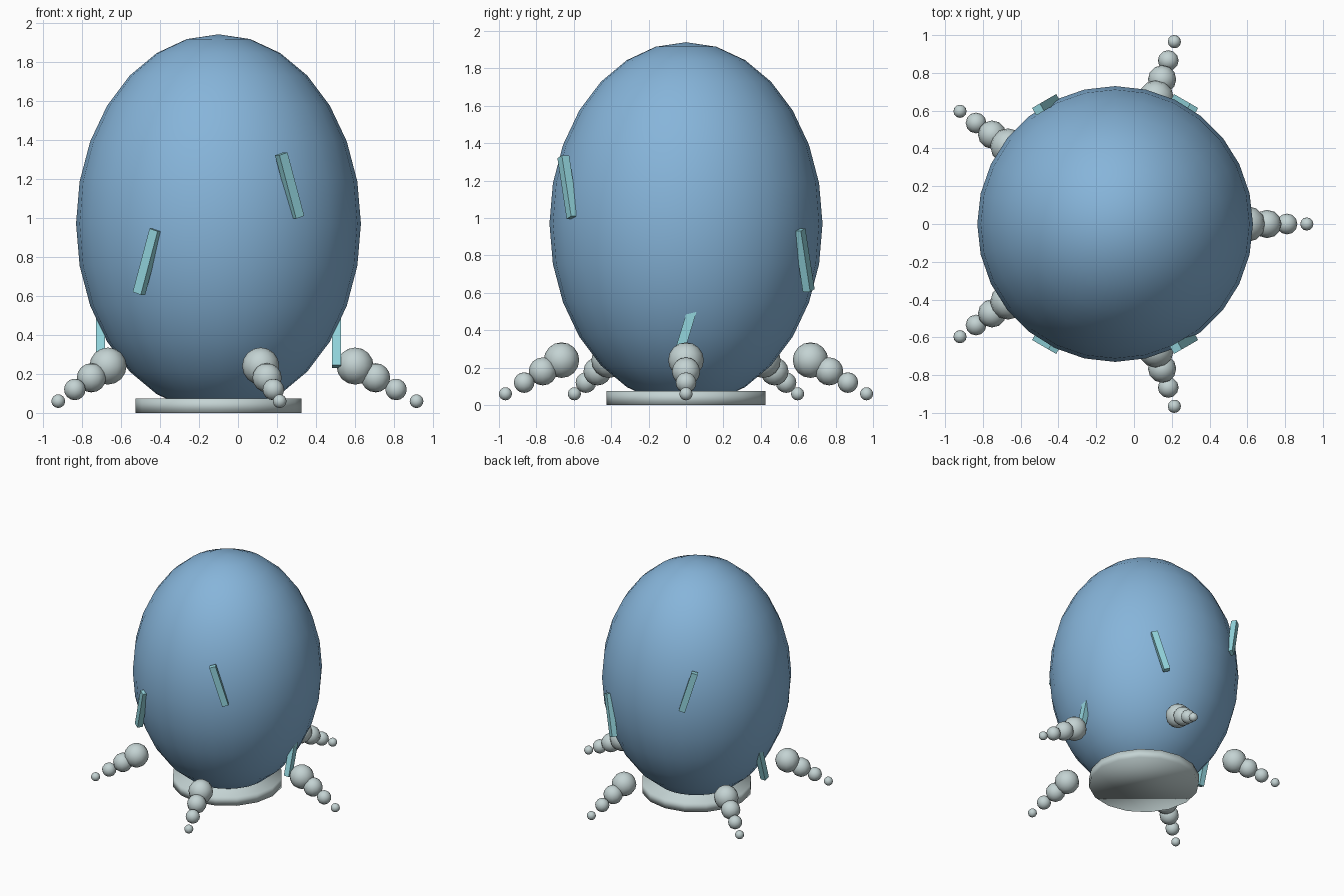
import bpy
from math import cos, sin, pi, radians, sqrt
from mathutils import Matrix

cube = bpy.data.objects.get("Cube")
if cube:
    bpy.data.objects.remove(cube, do_unlink=True)

CENTRE_X = -0.1
BODY_R, BODY_H = 0.73, 0.97


def material(name, colour):
    mat = bpy.data.materials.new(name)
    mat.use_nodes = True
    mat.diffuse_color = (*colour, 1)
    mat.node_tree.nodes["Principled BSDF"].inputs["Base Color"].default_value = (*colour, 1)
    return mat


blue = material("sky_blue", (0.24, 0.46, 0.70))
teal = material("pale_teal", (0.29, 0.66, 0.72))
grey = material("pale_grey", (0.55, 0.65, 0.65))


def finish(name, mat, smooth=True):
    obj = bpy.context.object
    obj.name = name
    obj.data.materials.append(mat)
    if smooth:
        bpy.ops.object.shade_smooth()
    return obj


# Egg-shaped body
bpy.ops.mesh.primitive_uv_sphere_add(segments=28, ring_count=14, radius=1,
                                     location=(CENTRE_X, 0, BODY_H))
body = finish("body", blue)
body.scale = (BODY_R, BODY_R, BODY_H)

# Round base plate
bpy.ops.mesh.primitive_cylinder_add(vertices=16, radius=0.425, depth=0.075,
                                    location=(CENTRE_X, 0, 0.0375))
finish("base", grey)

# Five legs, each a chain of shrinking beads
for leg in range(5):
    a = leg * 2 * pi / 5
    for bead in range(4):
        r = 0.70 + 0.105 * bead
        bpy.ops.mesh.primitive_uv_sphere_add(
            segments=12, ring_count=8, radius=0.095 - 0.02 * bead,
            location=(CENTRE_X + r * cos(a), r * sin(a), 0.24 - 0.06 * bead))
        finish(f"leg_{leg + 1}_bead_{bead + 1}", grey)

# Six slanted strips around the body at three heights
for i in range(6):
    a = i * pi / 3
    z = (0.40, 0.775, 1.165)[i % 3]
    r = BODY_R * sqrt(1 - ((z - BODY_H) / BODY_H) ** 2) + 0.014
    tilt = radians(17) * (-1 if i % 2 == 0 else 1)
    bpy.ops.mesh.primitive_cube_add(size=1)
    strip = finish(f"strip_{i + 1}", teal, smooth=False)
    strip.matrix_world = (Matrix.Translation((CENTRE_X + r * cos(a), r * sin(a), z))
                          @ Matrix.Rotation(a, 4, "Z") @ Matrix.Rotation(tilt, 4, "X")
                          @ Matrix.Diagonal((0.045, 0.05, 0.34, 1)))
